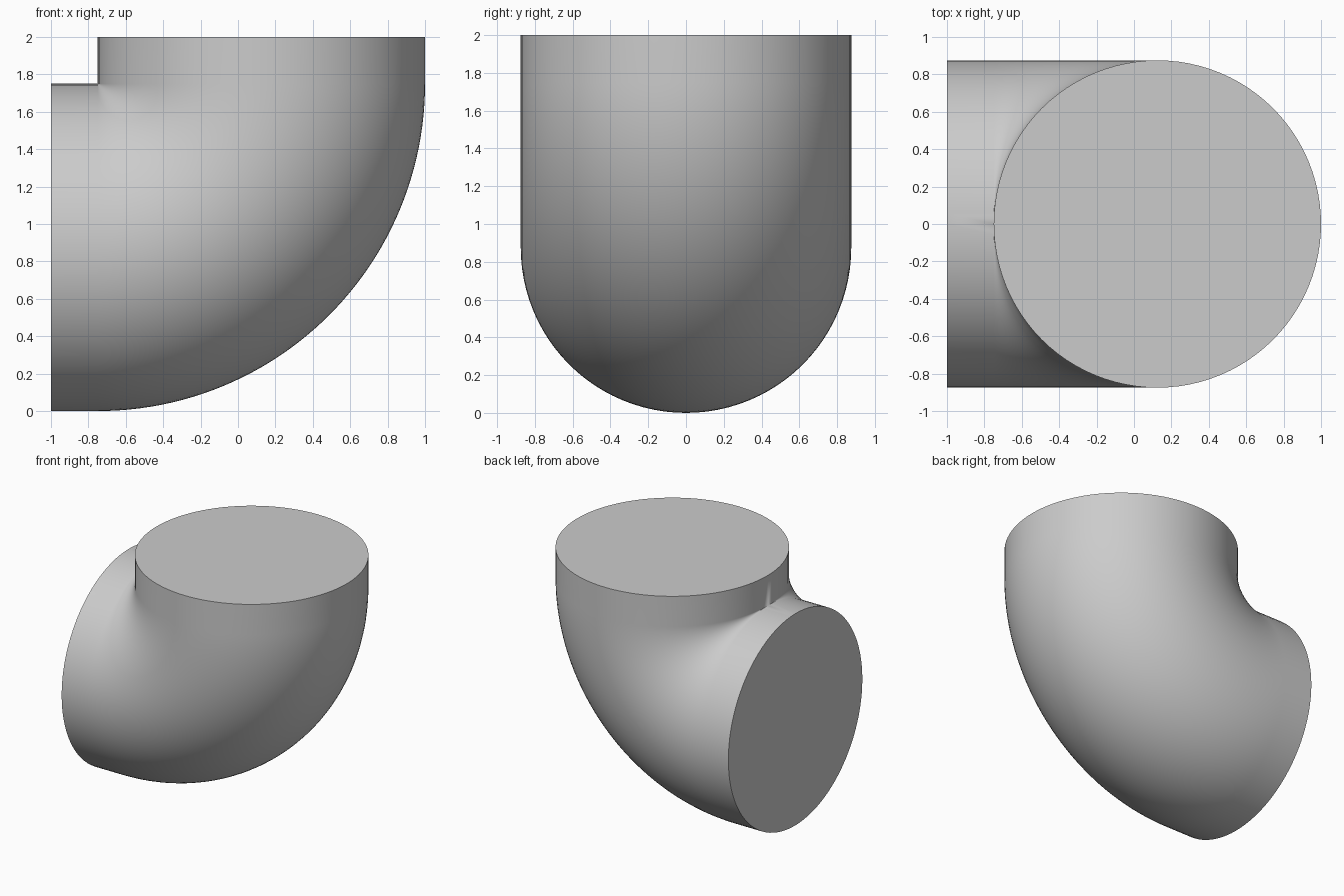
import bpy, bmesh, math

cube = bpy.data.objects.get("Cube")
if cube:
    bpy.data.objects.remove(cube, do_unlink=True)

RADIUS = 0.875            # pipe radius, also the bend radius
CORNER_X, CORNER_Z = -0.75, 1.75
STUB = 0.25               # straight length at each end
SIDES, STEPS = 96, 48

# Plain grey material
grey = bpy.data.materials.new("plain grey")
grey.use_nodes = True
colour = (0.6, 0.6, 0.6, 1)
grey.diffuse_color = colour
grey.node_tree.nodes["Principled BSDF"].inputs["Base Color"].default_value = colour

bm = bmesh.new()


def ring(angle, shift_x=0, shift_z=0):
    """Circle of the pipe at a bend angle: 0 faces -x, a quarter turn faces up."""
    verts = []
    for i in range(SIDES):
        t = 2 * math.pi * i / SIDES
        reach = RADIUS + RADIUS * math.cos(t)
        verts.append(bm.verts.new((CORNER_X + reach * math.sin(angle) + shift_x,
                                   RADIUS * math.sin(t),
                                   CORNER_Z - reach * math.cos(angle) + shift_z)))
    return verts


# Side stub, quarter bend and upper stub
quarter = math.pi / 2
rings = [ring(0, shift_x=-STUB)]
rings += [ring(quarter * s / STEPS) for s in range(STEPS + 1)]
rings.append(ring(quarter, shift_z=STUB))
for a, b in zip(rings, rings[1:]):
    for i in range(SIDES):
        j = (i + 1) % SIDES
        bm.faces.new((a[i], a[j], b[j], b[i]))

# Flat end caps
bm.faces.new(rings[0])
bm.faces.new(rings[-1])

# Close the tight inner corner
bmesh.ops.remove_doubles(bm, verts=bm.verts[:], dist=0.00001)
bmesh.ops.recalc_face_normals(bm, faces=bm.faces[:])

mesh = bpy.data.meshes.new("pipe_elbow")
bm.to_mesh(mesh)
bm.free()
mesh.materials.append(grey)
elbow = bpy.data.objects.new("pipe_elbow", mesh)
bpy.context.collection.objects.link(elbow)

bpy.ops.object.select_all(action='DESELECT')
elbow.select_set(True)
bpy.context.view_layer.objects.active = elbow
bpy.ops.object.shade_smooth_by_angle(angle=math.radians(30))
